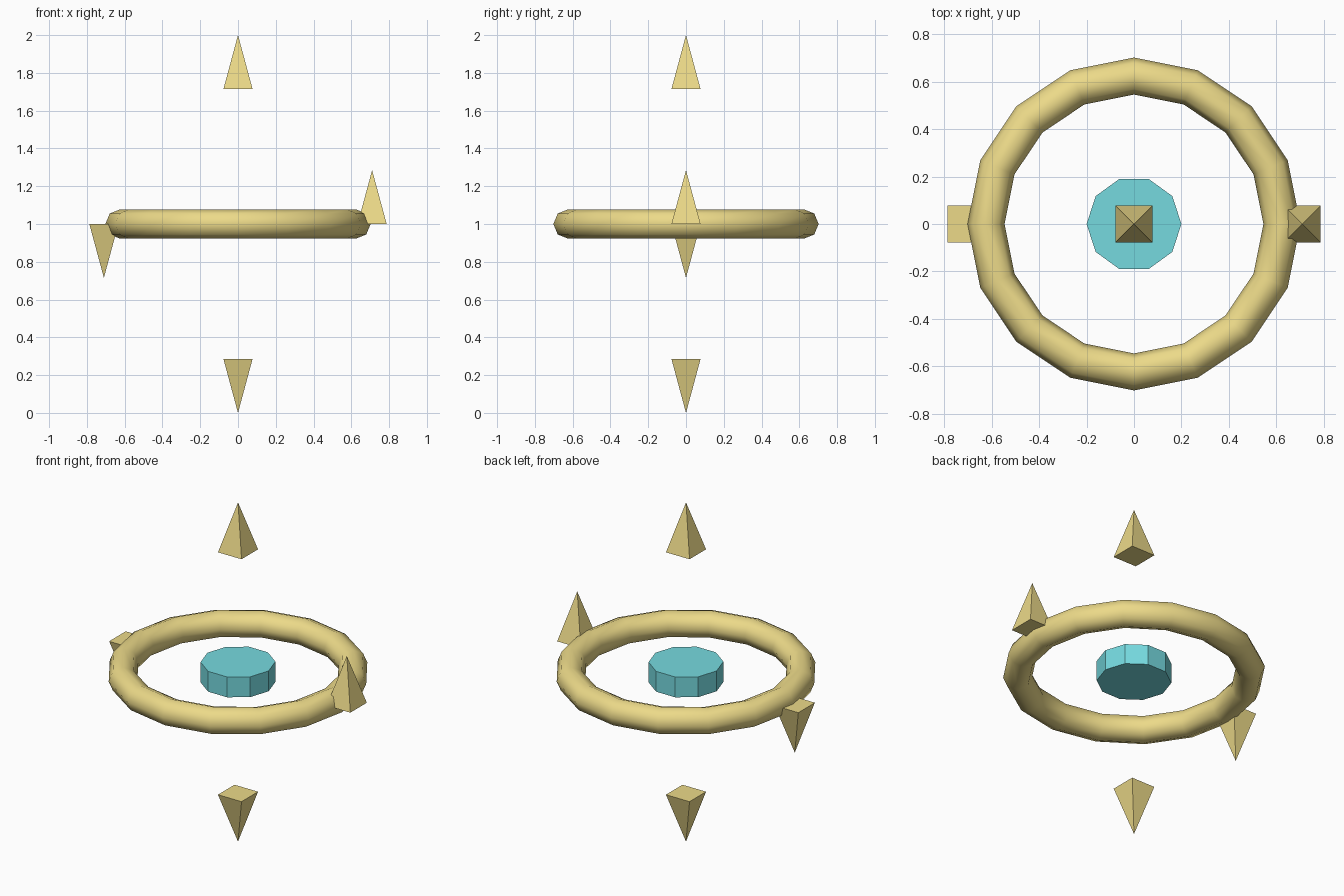
import bpy
from math import pi

if "Cube" in bpy.data.objects:
    bpy.data.objects.remove(bpy.data.objects["Cube"])


def material(name, rgb):
    m = bpy.data.materials.new(name)
    m.diffuse_color = (*rgb, 1)
    m.use_nodes = True
    m.node_tree.nodes["Principled BSDF"].inputs["Base Color"].default_value = m.diffuse_color
    return m


gold = material("pale_gold", (0.84, 0.70, 0.25))
cyan = material("cyan", (0.18, 0.70, 0.74))


def finish(name, mat):
    ob = bpy.context.object
    ob.name = name
    ob.data.materials.append(mat)
    return ob


# Ring: 16 segments round, 8-sided tube, smooth shaded
bpy.ops.mesh.primitive_torus_add(major_segments=16, minor_segments=8,
                                 major_radius=0.624, minor_radius=0.078,
                                 location=(0, 0, 1))
finish("ring", gold)
bpy.ops.object.shade_smooth()

# Core: ten-sided disc with a corner on the x axis
bpy.ops.mesh.primitive_cylinder_add(vertices=10, radius=0.2, depth=0.12,
                                    location=(0, 0, 1), rotation=(0, 0, pi / 2))
finish("core_disc", cyan)


# Spikes: square pyramids, pointing up or down from their base
def spike(name, x, base_z, direction, height=0.285, half=0.077):
    bpy.ops.mesh.primitive_cone_add(
        vertices=4, radius1=half * 2 ** 0.5, radius2=0, depth=height,
        location=(x, 0, base_z + direction * height / 2))
    ob = finish(name, gold)
    ob.rotation_euler = (0 if direction > 0 else pi, 0, pi / 4)


spike("top_spike", 0, 1.715, 1)
spike("bottom_spike", 0, 0.285, -1)
spike("right_spike", 0.71, 1.0, 1)
spike("left_spike", -0.71, 1.0, -1)
